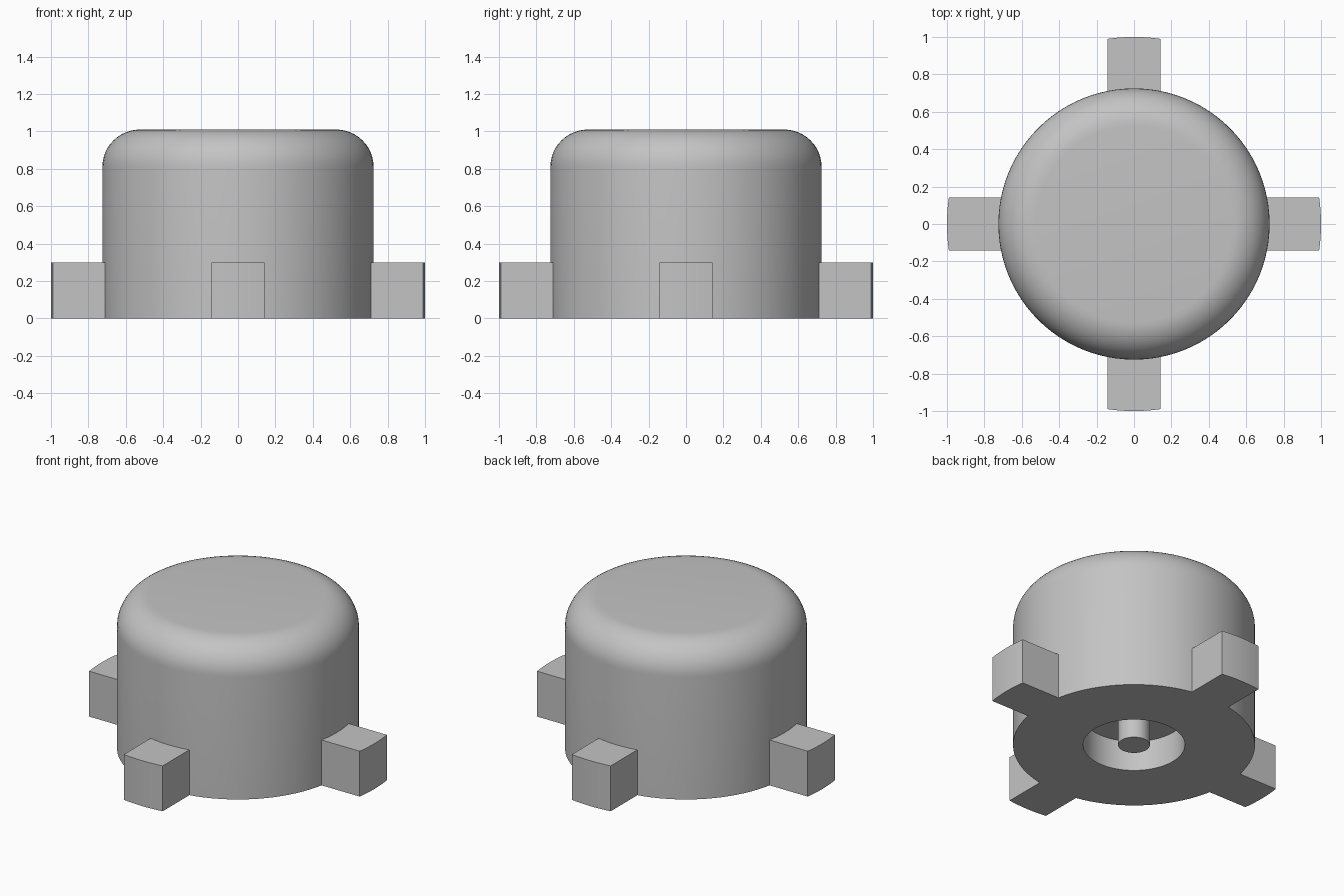
import bpy, bmesh, math

cube = bpy.data.objects.get("Cube")
if cube:
    bpy.data.objects.remove(cube, do_unlink=True)

grey = bpy.data.materials.new("light grey")
grey.use_nodes = True
colour = (0.55, 0.55, 0.55, 1)
grey.diffuse_color = colour
grey.node_tree.nodes["Principled BSDF"].inputs["Base Color"].default_value = colour

RADIUS, HEIGHT, FILLET = 0.725, 1.01, 0.2
HOLE, PIN, DEPTH = 0.305, 0.095, 0.2
TAB_HALF, TAB_HEIGHT = 0.142, 0.3


def finish(name, bm):
    bmesh.ops.remove_doubles(bm, verts=bm.verts, dist=1e-5)
    bmesh.ops.recalc_face_normals(bm, faces=bm.faces)
    mesh = bpy.data.meshes.new(name)
    bm.to_mesh(mesh)
    bm.free()
    mesh.materials.append(grey)
    obj = bpy.data.objects.new(name, mesh)
    bpy.context.collection.objects.link(obj)
    bpy.ops.object.select_all(action='DESELECT')
    obj.select_set(True)
    bpy.context.view_layer.objects.active = obj
    bpy.ops.object.shade_smooth_by_angle(angle=math.radians(30))
    return obj


# Round body: pin, recess, underside, wall and rounded rim in one lathed profile
profile = [(0, 0), (PIN, 0), (PIN, DEPTH), (HOLE, DEPTH), (HOLE, 0), (RADIUS, 0)]
for i in range(13):
    a = math.pi / 2 * i / 12
    profile.append((RADIUS - FILLET + FILLET * math.cos(a),
                    HEIGHT - FILLET + FILLET * math.sin(a)))
profile.append((0, HEIGHT))

bm = bmesh.new()
verts = [bm.verts.new((r, 0, z)) for r, z in profile]
edges = [bm.edges.new(pair) for pair in zip(verts, verts[1:])]
bmesh.ops.spin(bm, geom=verts + edges, cent=(0, 0, 0), axis=(0, 0, 1),
               angle=math.tau, steps=96, use_duplicate=False)
finish("body", bm)


# Four tabs around the base, with curved outer ends
def arc(radius, steps=8):
    half = math.asin(TAB_HALF / radius)
    return [(radius * math.cos(a), radius * math.sin(a))
            for a in (half * (2 * i / steps - 1) for i in range(steps + 1))]


for k, side in enumerate(("left", "back", "right", "front")):
    bm = bmesh.new()
    outline = arc(1.0) + arc(RADIUS - 0.005)[::-1]
    base = bm.faces.new([bm.verts.new((x, y, 0)) for x, y in outline])
    top = bmesh.ops.extrude_face_region(bm, geom=[base], use_keep_orig=True)
    moved = [g for g in top["geom"] if isinstance(g, bmesh.types.BMVert)]
    bmesh.ops.translate(bm, verts=moved, vec=(0, 0, TAB_HEIGHT))
    tab = finish(side + "_tab", bm)
    tab.rotation_euler.z = k * math.pi / 2
